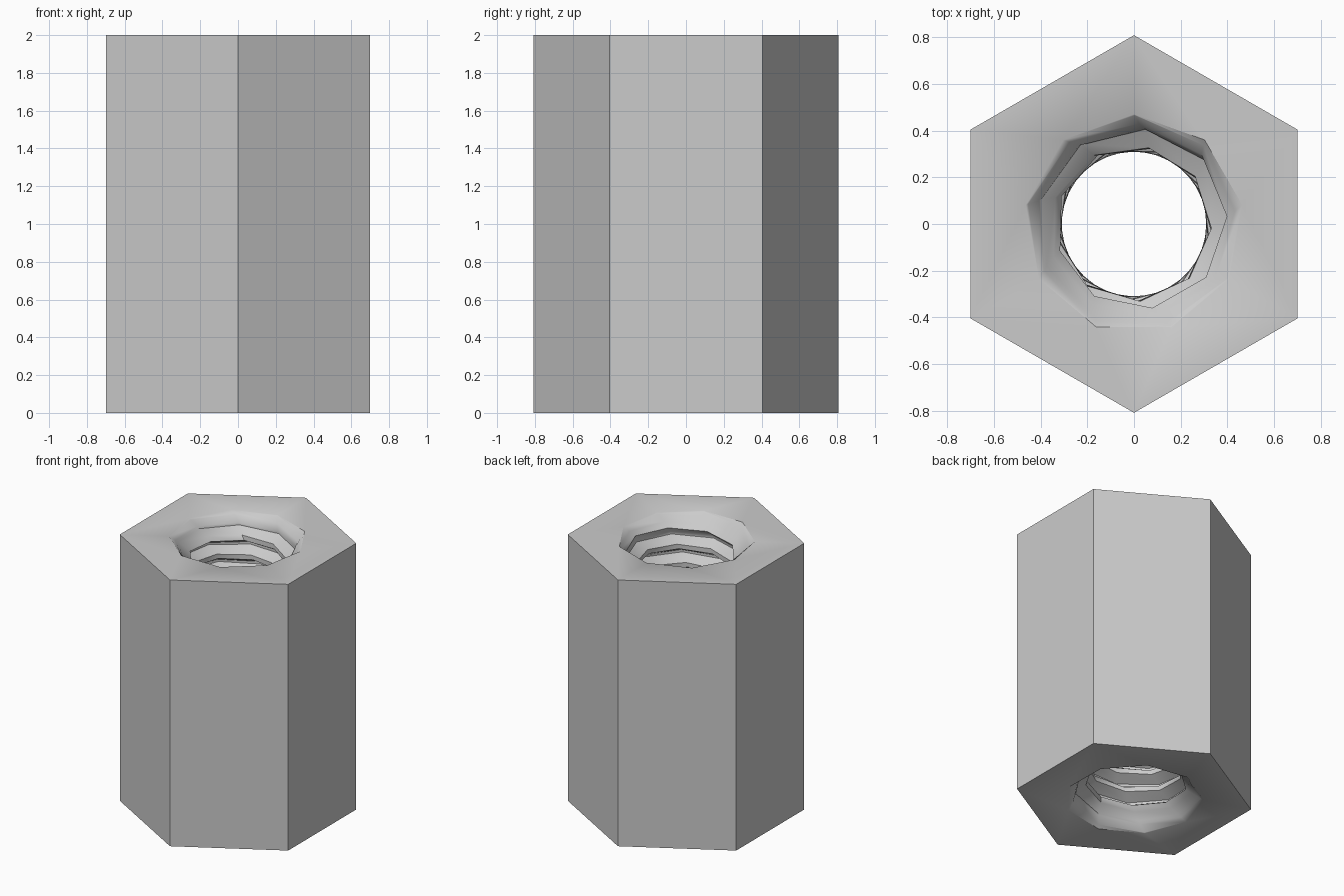
import bpy, bmesh, math

cube = bpy.data.objects.get("Cube")
if cube:
    bpy.data.objects.remove(cube)

HEIGHT = 2.0
HEX_RADIUS = 0.808
RIM_RADIUS = 0.47
CREST, ROOT = 0.332, 0.41
PITCH = 0.14
SIDES = 9
TWIST = 1.3            # turns the facets gradually along the bore
# one thread turn: (fraction of pitch, radius)
PROFILE = [(0, CREST), (0.25, CREST), (0.56, ROOT), (0.69, ROOT)]

metal = bpy.data.materials.new("grey metal")
metal.use_nodes = True
grey = (0.6, 0.6, 0.6, 1)
metal.diffuse_color = grey
metal.node_tree.nodes["Principled BSDF"].inputs["Base Color"].default_value = grey

bm = bmesh.new()
bore_verts = {}


def bore_vert(column, row):
    """Point on the helical thread, opened out by the end countersinks."""
    turn, step = divmod(row, len(PROFILE))
    fraction, radius = PROFILE[step]
    z = PITCH * (turn + fraction + column / SIDES)
    z = min(max(z, 0), HEIGHT)
    end_distance = min(z, HEIGHT - z)
    if end_distance < 1e-6:
        radius = RIM_RADIUS
    radius = max(radius, RIM_RADIUS - end_distance)
    angle = math.pi / 2 + math.tau * column / SIDES + TWIST * (z - HEIGHT)
    co = (radius * math.cos(angle), radius * math.sin(angle), z)
    key = tuple(round(c, 4) + 0.0 for c in co)
    if key not in bore_verts:
        bore_verts[key] = bm.verts.new(co)
    return bore_verts[key]


# Threaded bore
rows = (int(HEIGHT / PITCH) + 2) * len(PROFILE)
for column in range(SIDES):
    for row in range(-2 * len(PROFILE), rows):
        corners = [bore_vert(column, row), bore_vert(column, row + 1),
                   bore_vert(column + 1, row + 1), bore_vert(column + 1, row)]
        corners = list(dict.fromkeys(corners))
        if len(corners) > 2:
            bm.faces.new(corners)
loose = [v for v in bm.verts if not v.link_faces]
bmesh.ops.delete(bm, geom=loose, context='VERTS')
rims = [e for e in bm.edges if e.is_boundary]

# Hexagonal outer walls
rings = []
for z in (0, HEIGHT):
    rings.append([bm.verts.new((HEX_RADIUS * math.cos(a), HEX_RADIUS * math.sin(a), z))
                  for a in (math.pi / 2 + i * math.pi / 3 for i in range(6))])
for i in range(6):
    j = (i + 1) % 6
    bm.faces.new([rings[0][i], rings[0][j], rings[1][j], rings[1][i]])

# Flat end faces around the bore
for ring in rings:
    z = ring[0].co.z
    outer = [bm.edges.get((ring[i], ring[(i + 1) % 6])) for i in range(6)]
    inner = [e for e in rims if all(abs(v.co.z - z) < 1e-5 for v in e.verts)]
    bmesh.ops.bridge_loops(bm, edges=outer + inner)

bmesh.ops.recalc_face_normals(bm, faces=bm.faces)
mesh = bpy.data.meshes.new("threaded_hex_spacer")
bm.to_mesh(mesh)
bm.free()
mesh.materials.append(metal)
spacer = bpy.data.objects.new("threaded_hex_spacer", mesh)
bpy.context.collection.objects.link(spacer)

bpy.context.view_layer.objects.active = spacer
spacer.select_set(True)
bpy.ops.object.shade_smooth_by_angle(angle=math.radians(42))
